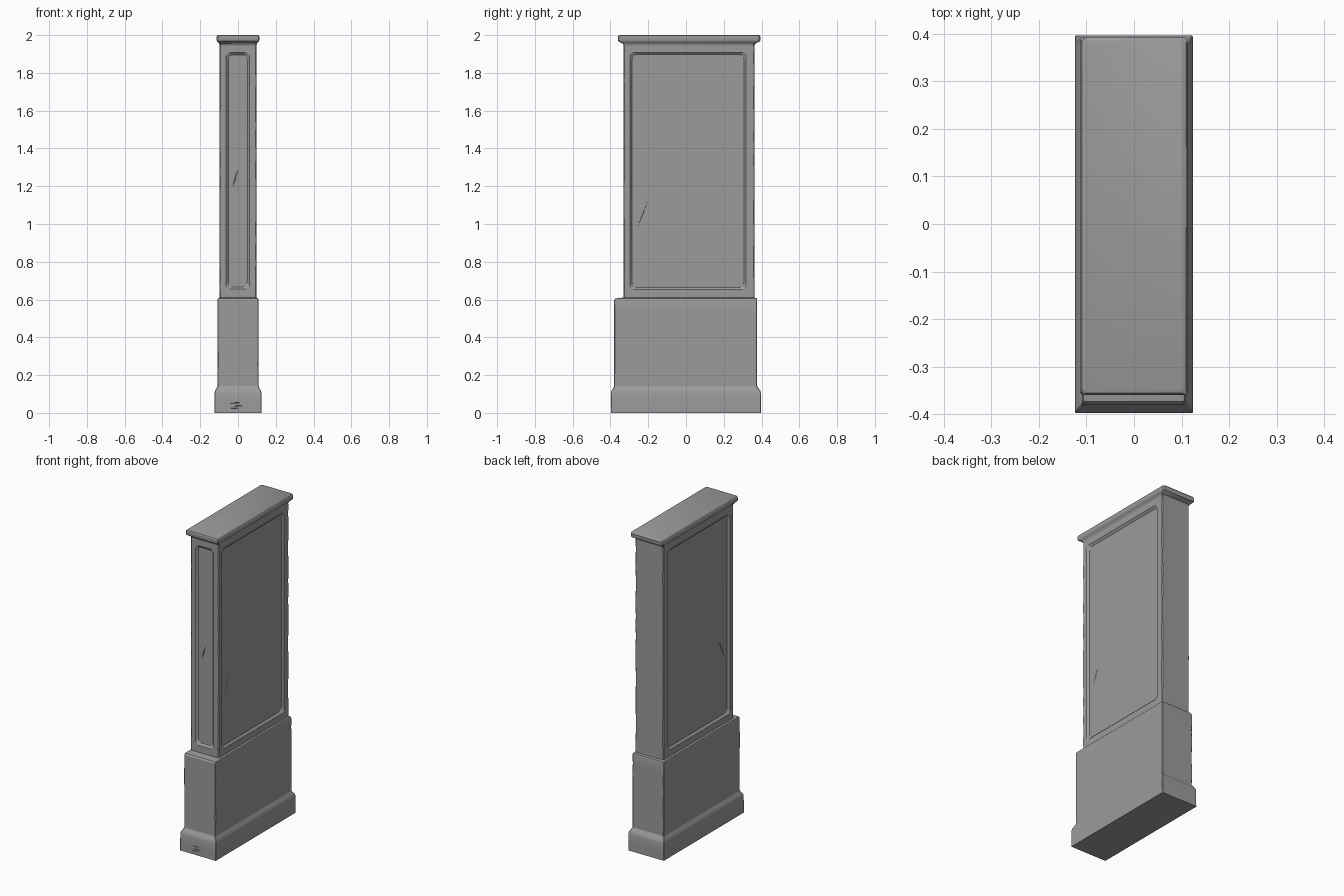
import bpy, bmesh, math, random
from mathutils import Vector

if "Cube" in bpy.data.objects:
    bpy.data.objects.remove(bpy.data.objects["Cube"])

random.seed(4)

# Dark grey stone
stone = bpy.data.materials.new("stone")
stone.diffuse_color = (0.33, 0.33, 0.33, 1)
stone.use_nodes = True
stone.node_tree.nodes["Principled BSDF"].inputs["Base Color"].default_value = stone.diffuse_color


def finish(name, bm):
    bmesh.ops.recalc_face_normals(bm, faces=bm.faces)
    me = bpy.data.meshes.new(name)
    bm.to_mesh(me)
    bm.free()
    me.materials.append(stone)
    ob = bpy.data.objects.new(name, me)
    bpy.context.collection.objects.link(ob)
    return ob


def loft(bm, rings, bottom=True, top=True):
    rows = [[bm.verts.new(p) for p in r] for r in rings]
    for a, b in zip(rows, rows[1:]):
        for i in range(len(a)):
            j = (i + 1) % len(a)
            bm.faces.new((a[i], a[j], b[j], b[i]))
    if bottom:
        bm.faces.new(rows[0][::-1])
    if top:
        bm.faces.new(rows[-1])


def worn_ring(z, hx, y0, y1, wear):
    """Rectangle whose four corners are chipped by varying amounts."""
    pts = []
    for sx, y, sy in ((-1, y0, -1), (1, y0, -1), (1, y1, 1), (-1, y1, 1)):
        c = random.uniform(0.4, 1.0) * wear
        a, b = (sx * hx, y - sy * c, z), (sx * (hx - c), y, z)
        pts += [a, b] if sx * sy > 0 else [b, a]
    return pts


def block(name, profile, wear, bottom=True, top=True):
    """Stack of rectangles (z, half x, y min, y max), subdivided in height."""
    rings = []
    for p, q in zip(profile, profile[1:]):
        n = max(1, round((q[0] - p[0]) / 0.06))
        for i in range(n):
            rings.append(worn_ring(*[a + (b - a) * i / n for a, b in zip(p, q)], wear))
    rings.append(worn_ring(*profile[-1], wear))
    bm = bmesh.new()
    loft(bm, rings, bottom, top)
    return finish(name, bm)


def rounded_rect(u0, u1, v0, v1, r):
    pts = []
    for cu, cv, start in ((u1 - r, v1 - r, 0), (u0 + r, v1 - r, 90),
                          (u0 + r, v0 + r, 180), (u1 - r, v0 + r, 270)):
        for k in range(6):
            t = math.radians(start + 18 * k)
            pts.append((cu + r * math.cos(t), cv + r * math.sin(t)))
    return pts


def cut(target, cutter):
    cutter.hide_render = True
    m = target.modifiers.new("cut", "BOOLEAN")
    m.operation, m.solver, m.object = "DIFFERENCE", "EXACT", cutter
    bpy.context.view_layer.objects.active = target
    bpy.ops.object.modifier_apply(modifier=m.name)
    bpy.data.objects.remove(cutter, do_unlink=True)


def recess(target, place, u0, u1, v0, v1):
    """Sloped-edge sunken panel; place(u, v, depth) maps onto a face."""
    rings = []
    for d, grow, r in ((-0.012, 0.012, 0.018), (0.012, -0.012, 0.028)):
        rings.append([place(u, v, d) for u, v in
                      rounded_rect(u0 - grow, u1 + grow, v0 - grow, v1 + grow, r)])
    bm = bmesh.new()
    loft(bm, rings)
    cut(target, finish("panel_cutter", bm))


def scratch(target, place, a, b, width, depth):
    """Shallow V-shaped crack from a to b on a face."""
    a, b = Vector(a), Vector(b)
    d = (b - a).normalized()
    n = Vector((-d.y, d.x)) * width
    m = (a + b) / 2
    outline = [a, m + n, b, m - n]
    bm = bmesh.new()
    top = [bm.verts.new(place(p.x, p.y, -0.002)) for p in outline]
    tip = bm.verts.new(place(m.x, m.y, depth))
    bm.faces.new(top)
    for i in range(4):
        bm.faces.new((top[i], top[(i + 1) % 4], tip))
    cut(target, finish("scratch_cutter", bm))


# Footing with a moulded upper edge
base = block("base", [(0, 0.124, -0.398, 0.397), (0.105, 0.124, -0.398, 0.397),
                      (0.118, 0.121, -0.394, 0.393), (0.128, 0.115, -0.387, 0.385),
                      (0.142, 0.109, -0.38, 0.377)], 0.004, top=False)

# Plinth, closing in to the shaft at its top
block("plinth", [(0.142, 0.109, -0.38, 0.377), (0.597, 0.109, -0.38, 0.377),
                 (0.606, 0.106, -0.374, 0.374), (0.611, 0.098, -0.33, 0.363)],
      0.005, bottom=False, top=False)

# Shaft with sunken panels on the front and both sides
Z0, Z1 = 0.611, 1.945
shaft = block("shaft", [(Z0, 0.098, -0.33, 0.363), (Z1, 0.098, -0.33, 0.363)], 0.006)
front = lambda u, v, d: (u, -0.33 + d, v)
recess(shaft, front, -0.063, 0.061, 0.655, 1.907)
for s in (-1, 1):
    side = lambda u, v, d: (s * (0.098 - d), u, v)
    recess(shaft, side, -0.297, 0.318, 0.652, 1.909)

# Worn cracks
panel_front = lambda u, v, d: (u, -0.318 + d, v)
scratch(shaft, panel_front, (-0.035, 1.17), (0.005, 1.31), 0.004, 0.004)
panel_right = lambda u, v, d: (0.086 - d, u, v)
scratch(shaft, panel_right, (-0.29, 0.9), (-0.17, 1.2), 0.002, 0.002)
panel_left = lambda u, v, d: (-0.086 + d, u, v)
scratch(shaft, panel_left, (-0.27, 0.99), (-0.19, 1.17), 0.003, 0.005)
base_front = lambda u, v, d: (u, -0.398 + d, v)
for u, v in ((-0.01, 0.05), (0.0, 0.035), (-0.02, 0.022)):
    scratch(base, base_front, (u - 0.045, v), (u + 0.04, v + 0.004), 0.003, 0.005)

# Remove the hidden end faces of the shaft
bm = bmesh.new()
bm.from_mesh(shaft.data)
ends = [f for f in bm.faces if all(abs(v.co.z - Z0) < 1e-4 for v in f.verts)
        or all(abs(v.co.z - Z1) < 1e-4 for v in f.verts)]
bmesh.ops.delete(bm, geom=ends, context="FACES")
bm.to_mesh(shaft.data)
bm.free()

# Flared cornice with rounded rim
block("cornice", [(1.945, 0.098, -0.33, 0.363), (1.955, 0.1, -0.335, 0.367),
                  (1.962, 0.105, -0.348, 0.382), (1.968, 0.111, -0.358, 0.392),
                  (1.974, 0.113, -0.36, 0.394), (1.992, 0.113, -0.36, 0.394),
                  (1.998, 0.109, -0.356, 0.39), (2.0, 0.104, -0.35, 0.386)],
      0.009, bottom=False)

# Smooth shading with sharp edges
bpy.ops.object.select_all(action="DESELECT")
for ob in bpy.context.collection.objects:
    ob.select_set(True)
    bpy.context.view_layer.objects.active = ob
bpy.ops.object.shade_smooth_by_angle(angle=math.radians(30))
